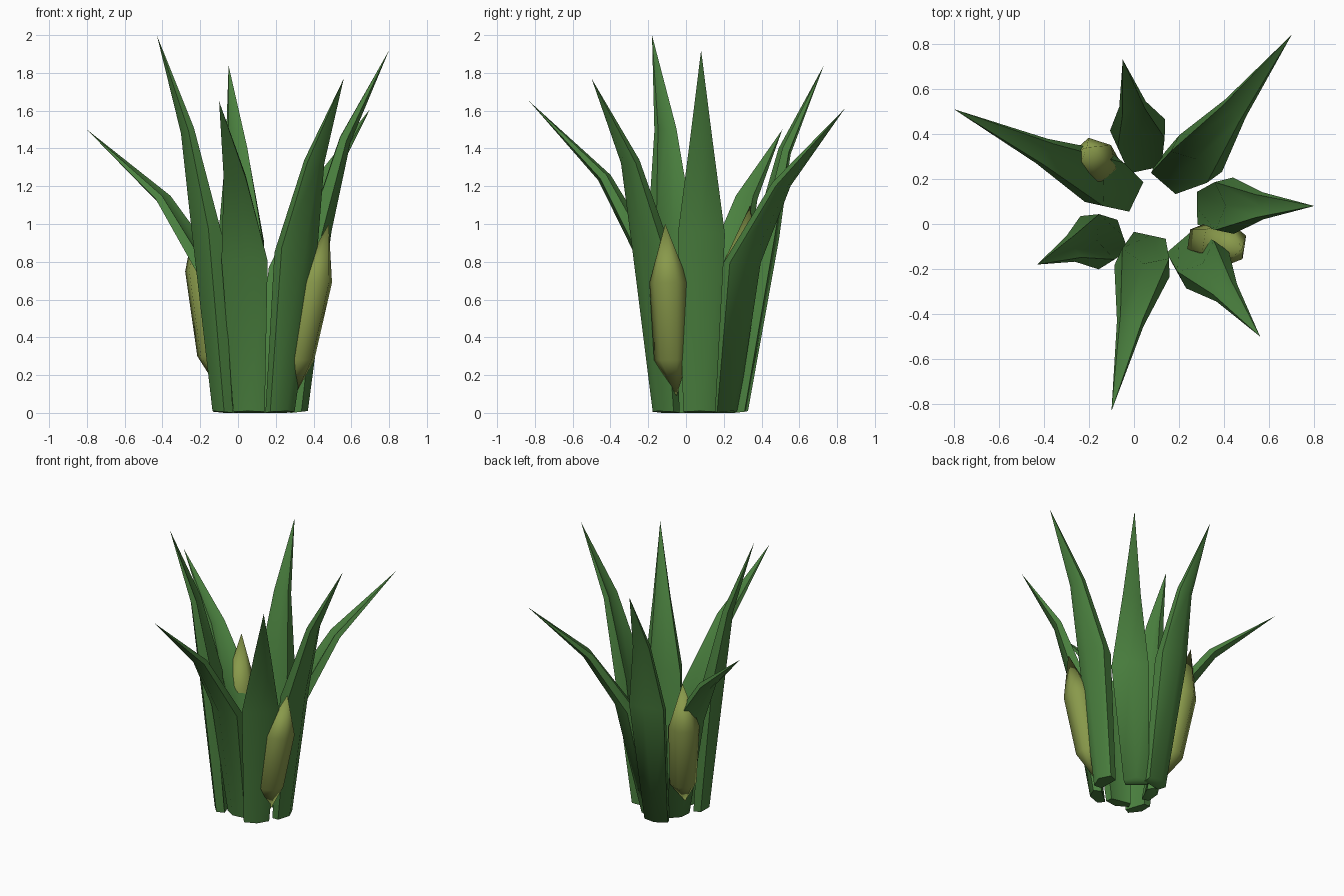
import bpy, math
from mathutils import Vector

if "Cube" in bpy.data.objects:
    bpy.data.objects.remove(bpy.data.objects["Cube"])


def material(name, color):
    m = bpy.data.materials.new(name)
    m.diffuse_color = color
    m.use_nodes = True
    m.node_tree.nodes["Principled BSDF"].inputs["Base Color"].default_value = m.diffuse_color
    return m


GREEN = material("leaf_green", (0.07, 0.22, 0.05, 1))
POD = material("pod_green", (0.25, 0.32, 0.07, 1))


def add_mesh(name, verts, faces, mat):
    me = bpy.data.meshes.new(name)
    me.from_pydata(verts, [], faces)
    ob = bpy.data.objects.new(name, me)
    bpy.context.collection.objects.link(ob)
    me.materials.append(mat)
    bpy.ops.object.select_all(action='DESELECT')
    ob.select_set(True)
    bpy.context.view_layer.objects.active = ob
    bpy.ops.object.mode_set(mode='EDIT')
    bpy.ops.mesh.select_all(action='SELECT')
    bpy.ops.mesh.normals_make_consistent(inside=False)
    bpy.ops.object.mode_set(mode='OBJECT')
    bpy.ops.object.shade_smooth_by_angle(angle=math.radians(75))
    return ob


# Per station: half width, inner depth, keel depth, keel height offset, groove depth
STATIONS = [(0.085, 0.0, 0.09, 0.01, 0.0),
            (0.125, -0.01, 0.125, 0.04, 0.35),
            (0.06, 0.0, 0.055, -0.03, 0.3)]


def leaf(name, base, mid, bend, tip):
    out = Vector((tip[0] - base[0], tip[1] - base[1], 0)).normalized()
    side = Vector((-out.y, out.x, 0))
    verts = []
    for p, (w, d0, d1, dz, g) in zip((base, mid, bend), STATIONS):
        # inner rims, outer corners, keel and a shallow groove down the inner face
        section = [(-0.85, 0), (-1, 0.6), (0, 1), (1, 0.6), (0.85, 0), (0, g)]
        for a, k in section:
            verts.append(Vector(p) + side * a * w + out * (d0 + (d1 - d0) * k)
                         + Vector((0, 0, dz * k)))
    verts.append(Vector(tip))
    faces = [tuple(range(6))]
    for i in range(6):
        j = (i + 1) % 6
        faces += [(r + i, r + j, r + j + 6, r + i + 6) for r in (0, 6)]
        faces.append((12 + i, 12 + j, 18))
    add_mesh(name, verts, faces, GREEN)


# Seven leaves: inner centre at base, widest part and bend, then the tip
LEAVES = [
    [(0.13, 0.18, 0), (0.25, 0.26, 0.77), (0.43, 0.49, 1.22), (0.70, 0.84, 1.61)],
    [(0.28, 0.07, 0), (0.37, 0.08, 0.92), (0.54, 0.08, 1.46), (0.80, 0.08, 1.92)],
    [(0.20, -0.08, 0), (0.28, -0.15, 0.85), (0.39, -0.28, 1.34), (0.56, -0.50, 1.77)],
    [(0.07, -0.05, 0), (0.05, -0.14, 0.78), (-0.01, -0.41, 1.26), (-0.10, -0.83, 1.65)],
    [(-0.05, -0.05, 0), (-0.13, -0.06, 0.95), (-0.25, -0.10, 1.51), (-0.43, -0.18, 2.0)],
    [(0.01, 0.12, 0), (-0.10, 0.18, 0.72), (-0.38, 0.31, 1.15), (-0.80, 0.51, 1.5)],
    [(0.05, 0.24, 0), (0.03, 0.37, 0.88), (0.0, 0.50, 1.40), (-0.05, 0.73, 1.84)],
]
for i, pts in enumerate(LEAVES):
    leaf(f"leaf_{i + 1}", *pts)


def pod(name, bottom, low, high, tip, angle):
    # Six-sided spindle
    out = Vector((math.cos(angle), math.sin(angle), 0))
    side = Vector((-out.y, out.x, 0))
    verts = [Vector(bottom)]
    for p, r in ((low, 0.09), (high, 0.105)):
        for i in range(6):
            a = math.tau * i / 6 + math.pi / 6
            verts.append(Vector(p) + side * r * math.sin(a) + out * r * math.cos(a))
    verts.append(Vector(tip))
    faces = []
    for i in range(6):
        j = (i + 1) % 6
        faces += [(0, 1 + j, 1 + i), (1 + i, 1 + j, 7 + j, 7 + i), (7 + i, 7 + j, 13)]
    add_mesh(name, verts, faces, POD)


# Two seed pods between the leaves
pod("pod_right", (0.30, -0.05, 0.09), (0.32, -0.08, 0.28), (0.40, -0.09, 0.69),
    (0.48, -0.11, 1.0), -0.15)
pod("pod_left", (-0.12, 0.18, 0.15), (-0.13, 0.22, 0.30), (-0.18, 0.28, 0.75),
    (-0.21, 0.34, 1.10), 2.3)
